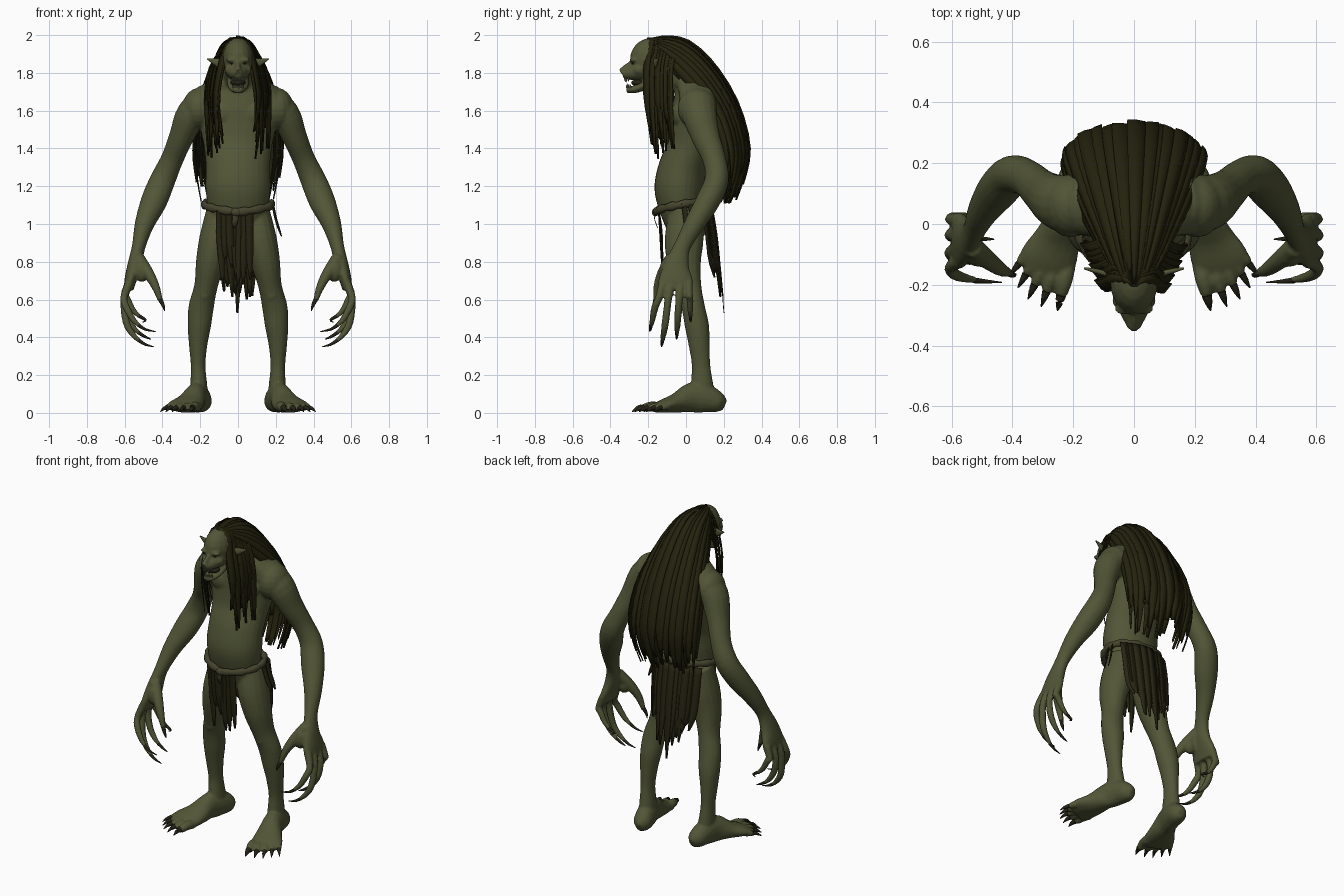
import bpy, bmesh, math, random
from mathutils import Vector, Matrix

random.seed(4)
rnd = random.uniform


def material(name, rgb):
    m = bpy.data.materials.new(name)
    m.diffuse_color = (*rgb, 1)
    return m


SKIN = material("olive skin", (0.084, 0.092, 0.037))
HAIR = material("dark hair", (0.0185, 0.0165, 0.0042))
CLOTH = material("dark cloth", (0.020, 0.0178, 0.006))
BELT = material("belt hide", (0.060, 0.058, 0.027))
CLAW = material("dark claw", (0.018, 0.016, 0.008))
TOOTH = material("dull tooth", (0.14, 0.135, 0.085))


def finish(bm, name, mat, thick=0.0, angle=50):
    bmesh.ops.recalc_face_normals(bm, faces=bm.faces[:])
    me = bpy.data.meshes.new(name)
    bm.to_mesh(me)
    bm.free()
    ob = bpy.data.objects.new(name, me)
    me.materials.append(mat)
    bpy.context.collection.objects.link(ob)
    bpy.ops.object.select_all(action='DESELECT')
    bpy.context.view_layer.objects.active = ob
    ob.select_set(True)
    bpy.ops.object.shade_smooth_by_angle(angle=math.radians(angle))
    if thick:
        mod = ob.modifiers.new("thickness", 'SOLIDIFY')
        mod.thickness, mod.offset = thick, 0
    return ob


def spline(rows, t):
    """Smooth curve through equal-length rows, t from 0 to 1."""
    f = t * (len(rows) - 1)
    i = min(int(f), len(rows) - 2)
    f -= i
    p = [rows[max(0, min(len(rows) - 1, i + k))] for k in (-1, 0, 1, 2)]
    return [0.5 * (2*b + (c - a)*f + (2*a - 5*b + 4*c - d)*f*f + (3*b - a - 3*c + d)*f**3)
            for a, b, c, d in zip(*p)]


def loft(bm, pts, s=1, n=16, sub=4, ref=(1, 0, 0)):
    """Elliptical tube through (x, y, z, side radius, other radius)."""
    cnt = (len(pts) - 1) * sub
    rows = [spline(pts, i / cnt) for i in range(cnt + 1)]
    pos = [Vector((r[0] * s, r[1], r[2])) for r in rows]
    rings = []
    for i, r in enumerate(rows):
        T = (pos[min(i + 1, cnt)] - pos[max(i - 1, 0)]).normalized()
        U = Vector(ref)
        U = (U - T * U.dot(T)).normalized()
        V = T.cross(U)
        rings.append([bm.verts.new(pos[i] + U * max(r[3], .001) * math.cos(k * math.tau / n)
                                   + V * max(r[4], .001) * math.sin(k * math.tau / n)) for k in range(n)])
    for a, b in zip(rings, rings[1:]):
        for k in range(n):
            bm.faces.new((a[k], a[(k + 1) % n], b[(k + 1) % n], b[k]))
    bm.faces.new(rings[0])
    bm.faces.new(rings[-1])


def ball(bm, c, r):
    bmesh.ops.create_uvsphere(bm, u_segments=16, v_segments=10, radius=1,
                              matrix=Matrix.LocRotScale(Vector(c), None, Vector(r)))


def tube(bm, pts, radii, s=1, n=10):
    loft(bm, [(*p, r, r) for p, r in zip(pts, radii)], s, n, 3, (0.2, 0.9, 0.35))


def strip(bm, pts, wide, half, seg=8):
    """Flat tapering strip along a smooth path."""
    prev, wide = None, Vector(wide).normalized()
    for i in range(seg + 1):
        t = i / seg
        p = Vector(spline(pts, t))
        w = wide * half * (1 if t < .7 else 1 - .75 * (t - .7) / .3)
        cur = [bm.verts.new(p - w), bm.verts.new(p + w)]
        if prev:
            bm.faces.new((prev[0], prev[1], cur[1], cur[0]))
        prev = cur


body, claws = bmesh.new(), bmesh.new()
# torso, neck and head
loft(body, [(0, 0, .96, .12, .09), (0, -.02, 1.04, .152, .105), (0, -.032, 1.12, .164, .122),
            (0, -.035, 1.2, .172, .132), (0, -.018, 1.3, .17, .126), (0, .02, 1.4, .178, .12),
            (0, .045, 1.5, .198, .128), (0, .058, 1.6, .212, .134), (0, .058, 1.7, .19, .118),
            (0, .045, 1.8, .11, .095)], n=28)
loft(body, [(0, .07, 1.68, .12, .11), (0, -.01, 1.79, .09, .1), (0, -.14, 1.845, .068, .09)])
ball(body, (0, -.185, 1.872), (.08, .112, .113))
loft(body, [(0, -.2, 1.82, .074, .06), (0, -.255, 1.808, .062, .05), (0, -.3, 1.798, .044, .036),
            (0, -.335, 1.793, .024, .022)])
loft(body, [(0, -.28, 1.86, .014, .012), (0, -.318, 1.83, .013, .016), (0, -.345, 1.806, .018, .016)])
loft(body, [(0, -.15, 1.775, .06, .04), (0, -.21, 1.74, .058, .03), (0, -.27, 1.714, .045, .021),
            (0, -.315, 1.71, .026, .017)])
for s in (1, -1):
    ball(body, (.033*s, -.278, 1.868), (.032, .022, .012))
    ball(body, (.046*s, -.25, 1.815), (.026, .03, .026))
    ball(body, (.016*s, -.332, 1.8), (.011, .014, .01))
    loft(body, [(.07, -.17, 1.845, .03, .012), (.105, -.16, 1.855, .028, .01),
                (.135, -.152, 1.865, .018, .008), (.168, -.145, 1.876, .006, .005)], s, 10, 3, (0, 0, 1))
    # chest, shoulders and hips
    ball(body, (.085*s, -.03, 1.58), (.085, .05, .072))
    ball(body, (.208*s, .06, 1.61), (.088, .105, .11))
    loft(body, [(.03, .03, 1.76, .07, .09), (.13, .055, 1.7, .065, .095), (.22, .06, 1.63, .06, .09)],
         s, 16, 4, (0, 0, 1))
    ball(body, (.075*s, .04, 1.0), (.085, .075, .095))
    # arm and palm
    loft(body, [(.15, .06, 1.66, .09, .1), (.245, .07, 1.58, .083, .093), (.3, .105, 1.46, .066, .075),
                (.35, .15, 1.34, .06, .062), (.4, .162, 1.23, .068, .064), (.445, .115, 1.12, .07, .064),
                (.495, .045, 1.0, .052, .054),
                (.526, -.02, .88, .036, .045), (.548, -.05, .78, .038, .068), (.57, -.055, .7, .032, .093),
                (.578, -.055, .65, .024, .088)], s)
    ball(body, (.51*s, -.105, .755), (.045, .036, .062))
    # fingers and thumb
    for yb, tip in ((-.122, (.435, -.192, .43)), (-.077, (.445, -.13, .35)),
                    (-.03, (.46, -.05, .39)), (.013, (.505, .025, .48))):
        p2 = (.592, yb + .6*(tip[1] - yb), tip[2] + .13)
        q = (.555, yb + .8*(tip[1] - yb), tip[2] + .063)
        r = (.515, q[1] + .5*(tip[1] - q[1]), tip[2] + .026)
        tube(body, [(.575, yb, .69), (.604, yb + .3*(tip[1] - yb), .61), p2, q, r],
             (.024, .020, .02, .016, .010), s)
        tube(claws, [(.527, r[1], r[2] + .009), (.49, r[1]*.5 + tip[1]*.5, tip[2] + .012), tip],
             (.010, .007, .002), s)
    tube(body, [(.53, -.075, .82), (.478, -.12, .745), (.437, -.15, .67), (.411, -.16, .595)],
         (.036, .031, .023, .014), s)
    tube(claws, [(.414, -.159, .605), (.397, -.168, .57), (.388, -.165, .54)], (.013, .009, .002), s)
    # leg with knee and calf
    loft(body, [(.09, 0, 1.06, .08, .09), (.118, -.01, .92, .087, .103), (.145, -.01, .8, .078, .09),
                (.17, .012, .67, .062, .07), (.195, .038, .56, .067, .062), (.205, .058, .46, .062, .064),
                (.211, .07, .36, .049, .056), (.211, .08, .25, .039, .049), (.207, .086, .14, .045, .06),
                (.2, .1, .05, .045, .055)], s)
    ball(body, (.178*s, -.018, .63), (.036, .03, .045))
    # foot and toes
    loft(body, [(.185, .205, .04, .02, .03), (.19, .17, .055, .052, .055), (.205, .1, .078, .058, .078),
                (.225, .03, .08, .058, .08), (.252, -.05, .053, .078, .053), (.283, -.12, .036, .095, .036),
                (.3, -.16, .026, .078, .024)], s)
    for bx, by, tx, ty, r in ((.218, -.14, .24, -.235, .027), (.26, -.14, .288, -.222, .022),
                              (.295, -.13, .327, -.2, .021), (.325, -.115, .355, -.165, .02),
                              (.35, -.095, .378, -.13, .019)):
        tube(body, [(bx, by, .03), ((bx + tx)/2, (by + ty)/2, .034), (tx, ty, .022)], (r, r, r * .75), s)
        d = Vector((tx - bx, ty - by, 0)).normalized() * .052
        tube(claws, [(tx, ty, .028), (tx + d.x*.5, ty + d.y*.5, .022), (tx + d.x, ty + d.y, .006)],
             (r * .65, r * .45, .002), s)
for v in body.verts:
    v.co.z = max(v.co.z, .002)
ob = finish(body, "body", SKIN)
mod = ob.modifiers.new("fuse", 'REMESH')
mod.mode, mod.voxel_size, mod.use_smooth_shade = 'VOXEL', .0075, True
mod = ob.modifiers.new("soften", 'SMOOTH')
mod.factor, mod.iterations = .5, 4
finish(claws, "claws", CLAW)

# eyes, mouth lining and teeth
bm = bmesh.new()
for s in (1, -1):
    ball(bm, (.033*s, -.281, 1.85), (.010, .007, .005))
ball(bm, (0, -.245, 1.748), (.04, .045, .02))
finish(bm, "eyes_and_mouth", CLAW)
bm = bmesh.new()
for s in (1, -1):
    for x, y, h in ((.006, -.322, .008), (.017, -.317, .014), (.027, -.305, .008)):
        tube(bm, [(x, y, 1.78), (x, y, 1.768 - h/2), (x, y, 1.762 - h)], (.006, .005, .001), s, 6)
        tube(bm, [(x*.9, y + .012, 1.716), (x*.9, y + .01, 1.726 + h/2), (x*.9, y + .008, 1.73 + h)],
             (.006, .005, .001), s, 6)
finish(bm, "teeth", TOOTH)

# back hair: rows give (y, z, half width, side setback, side drop)
MANE = [(-.195, 1.975, .04, 0, .02), (-.1, 1.992, .09, .03, .09), (.02, 1.965, .14, .06, .16),
        (.155, 1.84, .19, .1, .14), (.275, 1.64, .23, .12, .09), (.335, 1.42, .242, .13, .04),
        (.315, 1.26, .225, .11, .03), (.26, 1.11, .2, .08, 0)]


def mane_point(a, t, lift):
    y, z, X, D, drop = spline(MANE, t)
    sn, cs = math.sin(a * 1.57), math.cos(a * 1.57)
    out = Vector((sn, cs * t, 1.05 - t)).normalized() * lift
    return Vector((X * sn, y - D * (1 - cs), z - drop * (1 - cs))) + out


bm = bmesh.new()
for count, base in ((17, 0), (15, -.02), (13, -.045)):
    for i in range(count):
        a = -1 + 2 * (i + .5 + rnd(-.2, .2)) / count
        lift, length, turn = base + rnd(-.007, .005), rnd(.78, 1.0), rnd(-.006, .006)
        prev = None
        for j in range(17):
            t = j / 16
            w = 1.35 / count * (1 if t < .8 else 1 - 3 * (t - .8))
            cur = [bm.verts.new(mane_point(a + k * w, t * length, lift + k * turn + (.002 if k == 0 else 0)))
                   for k in (-1, 0, 1)]
            if prev:
                for k in (0, 1):
                    bm.faces.new((prev[k], prev[k + 1], cur[k + 1], cur[k]))
            prev = cur
finish(bm, "back_hair", HAIR, .004, 40)

# locks hanging beside the face
bm = bmesh.new()
for s in (1, -1):
    for i in range(20):
        f = (i % 10) / 9
        y, x, end = -.208 + .125*f + rnd(-.01, .01), .086 + .052*f + rnd(-.01, .01), rnd(1.34, 1.53)
        strip(bm, [(.012*s, -.19 + .07*f, 1.985), (.062*s, y + .02, 1.945), (x*.95*s, y, 1.83),
                   ((x + .02)*s, y, 1.66), ((x + .012 + rnd(-.025, .01))*s, y + .02, end)],
              (.8*s, 1, 0), .02, 10)
finish(bm, "side_locks", HAIR, .004, 40)

# belt with knot
bm, ring = bmesh.new(), []
for i in range(37):
    a = i * math.tau / 36
    y = -.022 + .137 * math.sin(a)
    r = .019 + .004 * math.sin(i * 2.1)
    ring.append((.18 * math.cos(a), y, 1.09 + .17*y + .018*abs(math.cos(a)), r, r * .75))
loft(bm, ring, n=10, sub=1, ref=(0, 0, 1))
ball(bm, (-.01, -.163, 1.062), (.026, .016, .02))
strip(bm, [(-.01, -.17, 1.06), (-.015, -.165, 1.02), (-.02, -.15, .98)], (1, 0, 0), .016, 4)
finish(bm, "belt", BELT, .004)

# loincloth, front and back strips plus a hip tatter
bm = bmesh.new()
for i in range(7):
    x = -.095 + .026*i
    strip(bm, [(x, -.145, 1.075), (x, -.132 + rnd(-.006, .006), .95), (x*.9 + rnd(-.01, .01), -.122, rnd(.66, .82))],
          (1, .1, 0), .02)
finish(bm, "front_cloth", CLOTH, .004)
bm = bmesh.new()
for i in range(15):
    a = -1 + i / 7
    x, dy = .15 * a, -.05 * a * a + rnd(-.008, .008)
    end = .53 if i == 7 else rnd(.6, .68) if abs(a) < .6 else rnd(.64, .75)
    strip(bm, [(x, .132 + dy, 1.1), (x, .155 + dy, .97), (x*.95, .172 + dy, .82),
               (x*.86 + rnd(-.01, .01), .195 + dy, end)], (1, -.6*a, 0), .022)
finish(bm, "back_cloth", CLOTH, .004)
bm = bmesh.new()
for y in (-.01, .025):
    strip(bm, [(.185, y, 1.1), (.202, y + .01, 1.02), (.23, y + .02, .935)], (.4, 1, 0), .014)
finish(bm, "hip_tatter", CLOTH, .004)
